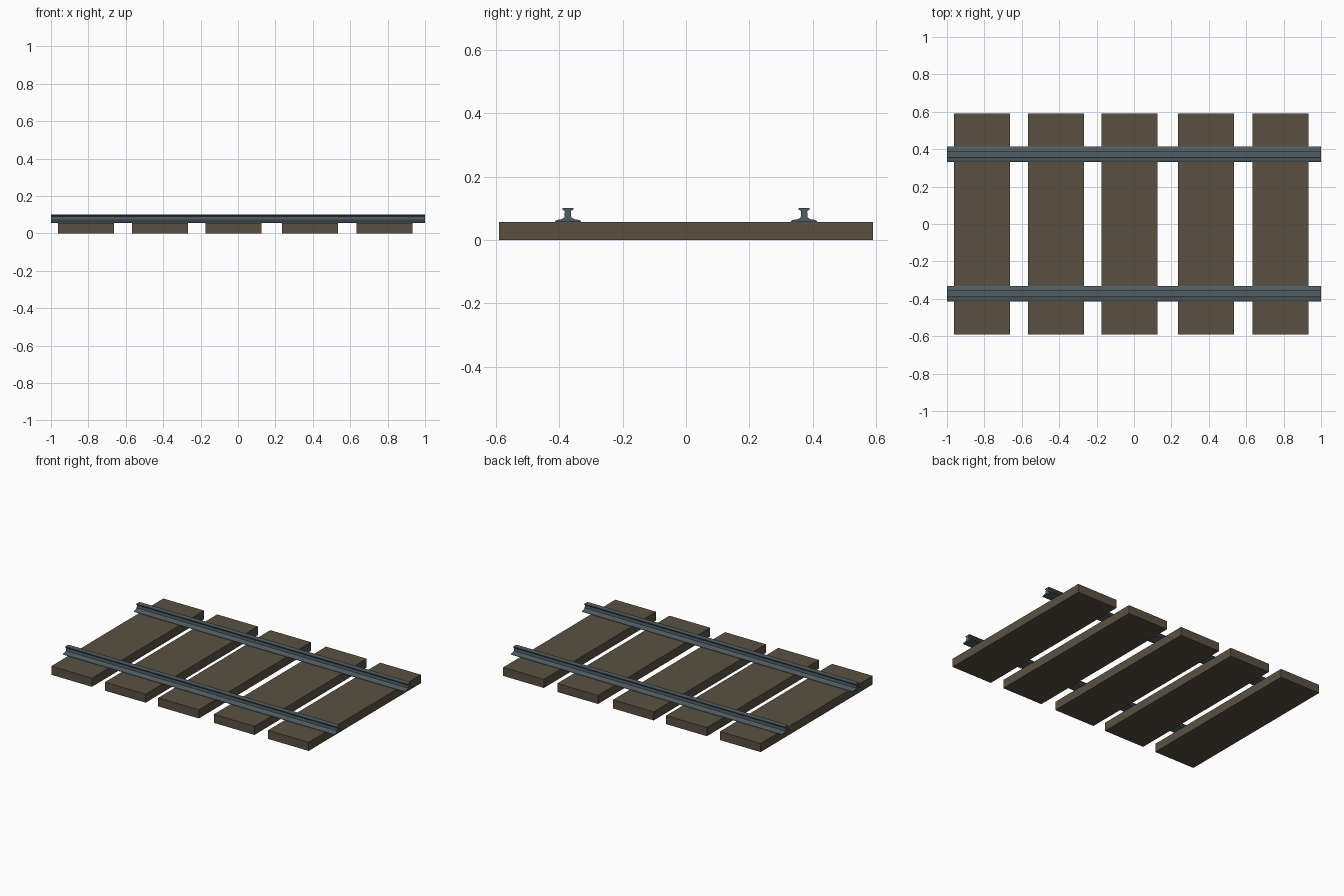
import bpy, bmesh

if "Cube" in bpy.data.objects:
    bpy.data.objects.remove(bpy.data.objects["Cube"])


def material(name, rgb):
    m = bpy.data.materials.new(name)
    m.diffuse_color = (*rgb, 1)
    m.use_nodes = True
    m.node_tree.nodes["Principled BSDF"].inputs["Base Color"].default_value = m.diffuse_color
    return m


WOOD = material("weathered_wood", (0.100, 0.081, 0.055))
STEEL = material("blue_grey_steel", (0.080, 0.110, 0.123))


def extrude_x(name, profile, x0, x1, mat):
    """Sweep a closed (y, z) profile along x, with end caps."""
    bm = bmesh.new()
    face = bm.faces.new([bm.verts.new((x0, y, z)) for y, z in profile])
    ext = bmesh.ops.extrude_face_region(bm, geom=[face], use_keep_orig=True)
    verts = [g for g in ext["geom"] if isinstance(g, bmesh.types.BMVert)]
    bmesh.ops.translate(bm, verts=verts, vec=(x1 - x0, 0, 0))
    bmesh.ops.recalc_face_normals(bm, faces=bm.faces)
    mesh = bpy.data.meshes.new(name)
    bm.to_mesh(mesh)
    bm.free()
    mesh.materials.append(mat)
    obj = bpy.data.objects.new(name, mesh)
    bpy.context.collection.objects.link(obj)
    return obj


# Wooden sleepers, slightly unevenly spaced
TOP = 0.057
box = [(-0.59, 0), (0.59, 0), (0.59, TOP), (-0.59, TOP)]
for i, x in enumerate((-0.813, -0.417, -0.025, 0.385, 0.784)):
    extrude_x(f"sleeper_{i + 1}", box, x - 0.15, x + 0.15, WOOD)

# Rails: half section (foot, web, head) mirrored about the rail centre
half = [(0.041, TOP), (0.041, 0.060), (0.034, 0.0635), (0.019, 0.066),
        (0.011, 0.071), (0.0095, 0.090), (0.012, 0.093), (0.0175, 0.096),
        (0.0175, 0.101)]
section = half + [(-y, z) for y, z in reversed(half)]
for name, cy in (("front_rail", -0.373), ("back_rail", 0.373)):
    extrude_x(name, [(y + cy, z) for y, z in section], -1, 1, STEEL)
